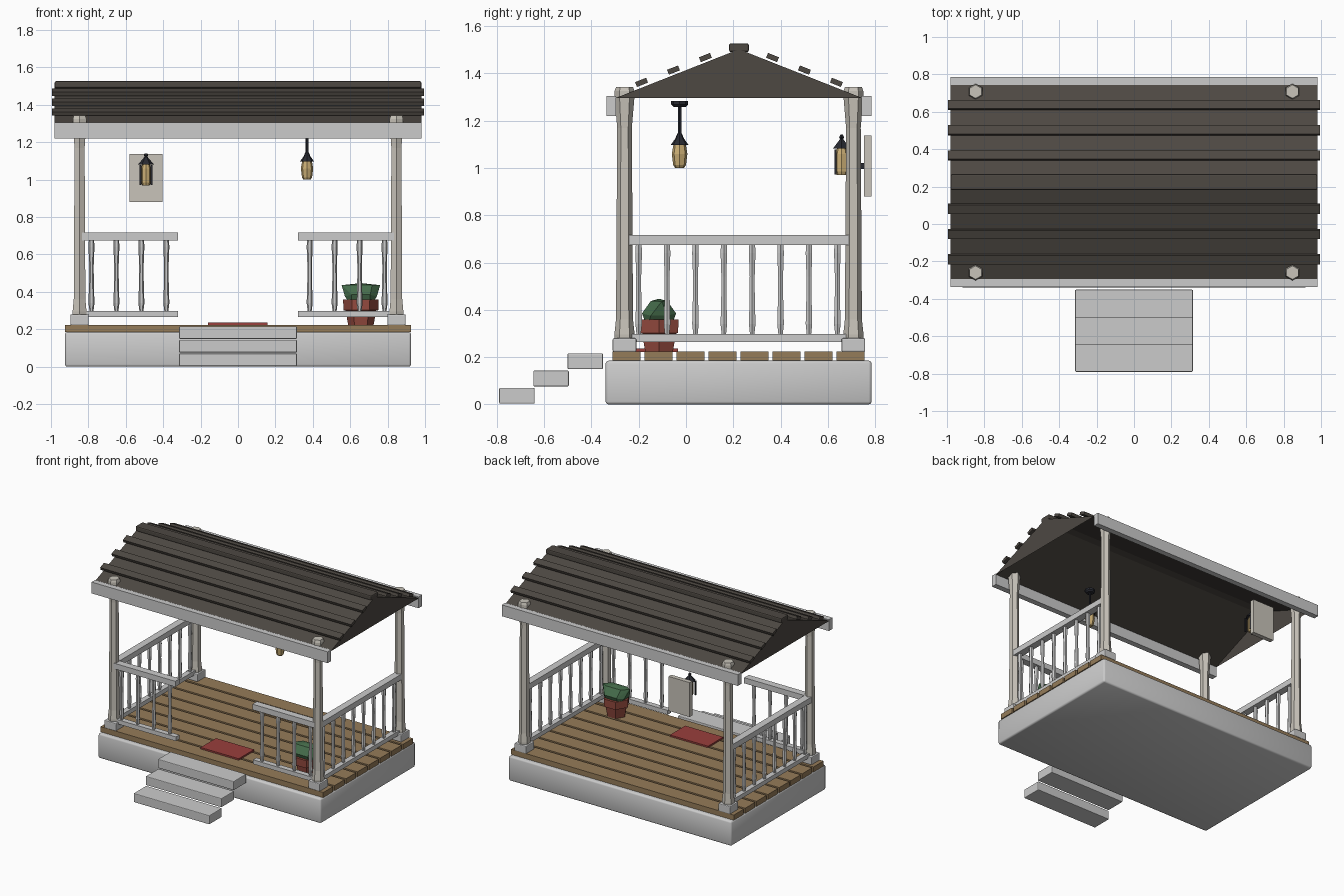
import bpy, bmesh, math
from mathutils import Vector

if "Cube" in bpy.data.objects:
    bpy.data.objects.remove(bpy.data.objects["Cube"])


def mat(name, r, g, b):
    m = bpy.data.materials.new(name)
    m.diffuse_color = (r, g, b, 1)
    m.use_nodes = True
    m.node_tree.nodes["Principled BSDF"].inputs["Base Color"].default_value = m.diffuse_color
    return m


PAINT = mat("warm_white_paint", 0.58, 0.55, 0.49)
WOOD = mat("deck_wood", 0.30, 0.20, 0.10)
ROOF = mat("dark_roof", 0.075, 0.065, 0.055)
RED = mat("red_mat", 0.32, 0.05, 0.045)
CLAY = mat("clay", 0.30, 0.07, 0.05)
LEAF = mat("leaf", 0.06, 0.15, 0.07)
IRON = mat("dark_iron", 0.02, 0.022, 0.03)
GLOW = mat("amber_glass", 0.60, 0.43, 0.18)


def finish(name, bm, material=None, loc=(0, 0, 0), smooth=False):
    bmesh.ops.recalc_face_normals(bm, faces=bm.faces[:])
    for f in bm.faces:
        f.smooth = smooth
    me = bpy.data.meshes.new(name)
    bm.to_mesh(me)
    bm.free()
    ob = bpy.data.objects.new(name, me)
    ob.location = loc
    bpy.context.collection.objects.link(ob)
    if material:
        me.materials.append(material)
    return ob


def box(name, x, y, z, material=None, bevel=0.0, smooth=False):
    """Box from (min, max) ranges."""
    bm = bmesh.new()
    bmesh.ops.create_cube(bm, size=1)
    size = [b - a for a, b in (x, y, z)]
    bmesh.ops.scale(bm, vec=size, verts=bm.verts)
    ob = finish(name, bm, material, [(a + b) / 2 for a, b in (x, y, z)], smooth)
    if bevel:
        m = ob.modifiers.new("bevel", "BEVEL")
        m.width = bevel
        m.segments = 2
    return ob


def lathe(name, profile, x, y, material=None, sides=6, turn=0.0):
    """Faceted turned part from (radius, z) points."""
    bm = bmesh.new()
    rings = []
    for r, z in profile:
        rings.append([bm.verts.new((r * math.cos(turn + math.tau * i / sides),
                                    r * math.sin(turn + math.tau * i / sides), z))
                      for i in range(sides)])
    for a, b in zip(rings, rings[1:]):
        for i in range(sides):
            j = (i + 1) % sides
            bm.faces.new((a[i], a[j], b[j], b[i]))
    bm.faces.new(rings[0])
    bm.faces.new(rings[-1])
    return finish(name, bm, material, (x, y, 0))


# Foundation, deck planks and steps
box("foundation", (-0.925, 0.925), (-0.34, 0.785), (0, 0.185), bevel=0.012, smooth=True)
for i in range(8):
    y = -0.31 + 0.1352 * i
    box("deck_plank", (-0.925, 0.925), (y, y + 0.118), (0.185, 0.224), WOOD)
for i in range(3):
    y, z = -0.79 + 0.1445 * i, 0.003 + 0.073 * i
    box("step", (-0.315, 0.315), (y, y + 0.15), (z, z + 0.067), bevel=0.005)

# Corner posts with base blocks
POST = [(0.042, 0.275), (0.043, 0.295), (0.036, 0.36), (0.031, 1.17), (0.042, 1.30), (0.042, 1.325), (0.036, 1.342)]
for x in (-0.847, 0.847):
    for y in (-0.26, 0.708):
        lathe("post", POST, x, y, PAINT, 6, math.pi / 2)
        box("post_base", (x - 0.049, x + 0.049), (y - 0.05, y + 0.05), (0.222, 0.28), bevel=0.006)

# Railings
BALUSTER = [(0.010, 0.29), (0.016, 0.34), (0.0125, 0.46), (0.012, 0.54), (0.016, 0.64), (0.014, 0.68)]
for s in (-1, 1):
    x = s * 0.847
    box("side_top_rail", (x - 0.027, x + 0.027), (-0.25, 0.70), (0.675, 0.717))
    box("side_bottom_rail", (x - 0.02, x + 0.02), (-0.25, 0.70), (0.265, 0.297))
    for i in range(8):
        lathe("side_baluster", BALUSTER, x, -0.20 + 0.12 * i, None, 6)
    xr = sorted((s * 0.32, s * 0.847))
    box("front_top_rail", xr, (-0.287, -0.233), (0.675, 0.717))
    box("front_bottom_rail", xr, (-0.28, -0.24), (0.265, 0.297))
    for i in range(4):
        lathe("front_baluster", BALUSTER, s * (0.383 + 0.1335 * i), -0.26, None, 6)

# Roof beams
box("front_beam", (-0.98, 0.98), (-0.337, -0.295), (1.22, 1.305))
box("back_beam", (-0.98, 0.98), (0.743, 0.785), (1.22, 1.305))

# Roof shell, open underneath, with gable ends
y0, y1, yr, z0, z1 = -0.30, 0.748, 0.224, 1.295, 1.502
bm = bmesh.new()
left, right = ([bm.verts.new((x, y, z)) for y, z in ((y0, z0), (yr, z1), (y1, z0))]
               for x in (-0.98, 0.98))
bm.faces.new(left)
bm.faces.new(right)
for i in (0, 1):
    bm.faces.new((left[i], left[i + 1], right[i + 1], right[i]))
finish("roof", bm, ROOF)

# Roof battens and ridge cap
slope = math.atan2(z1 - z0, yr - y0)
for s in (-1, 1):
    for d, z in ((0.412, 1.362), (0.277, 1.414), (0.142, 1.467)):
        b = box("roof_batten", (-0.995, 0.995), (yr + s * d - 0.025, yr + s * d + 0.025),
                (z - 0.011, z + 0.011), ROOF)
        b.rotation_euler.x = -s * slope
box("ridge_cap", (-0.98, 0.98), (0.182, 0.266), (1.49, 1.527), ROOF, bevel=0.008)

# Doormat
box("doormat", (-0.16, 0.157), (-0.215, -0.033), (0.222, 0.236), RED)

# Potted plant
px, py = 0.657, -0.114
lathe("plant_pot", [(0.068, 0.224), (0.082, 0.30), (0.093, 0.302), (0.095, 0.36), (0.075, 0.36), (0.07, 0.34)],
      px, py, CLAY)
bm = bmesh.new()
pts = [(0, 0, 0.447)]
for s in (-1, 1):
    pts += [(s * 0.103, 0.012 * s, 0.436)]
    for t in (-1, 1):
        pts += [(s * 0.06, t * 0.035, 0.437), (s * 0.05, t * 0.072, 0.385),
                (s * 0.085, t * 0.035, 0.375), (s * 0.05, t * 0.05, 0.325)]
for p in pts:
    bm.verts.new(p)
bmesh.ops.convex_hull(bm, input=bm.verts[:])
finish("plant_leaves", bm, LEAF, (px, py, 0))

# Hanging lantern
hx, hy = 0.369, -0.027
lathe("hanging_lantern_mount", [(0.026, 1.258), (0.036, 1.268), (0.036, 1.283)], hx, hy, IRON, 8)
lathe("hanging_lantern_rod", [(0.008, 1.13), (0.008, 1.27)], hx, hy, IRON)
lathe("hanging_lantern_hood", [(0.037, 1.098), (0.018, 1.125), (0.010, 1.145)], hx, hy, IRON, 8)
lathe("hanging_lantern_glass", [(0.019, 1.0), (0.027, 1.012), (0.033, 1.06), (0.026, 1.10)], hx, hy, GLOW, 8)

# Wall lantern on its backing plate
wx, wy = -0.492, 0.658
box("lantern_plate", (-0.58, -0.405), (0.752, 0.785), (0.88, 1.138), PAINT)
lathe("wall_lantern_glass", [(0.020, 0.97), (0.026, 0.985), (0.026, 1.06), (0.020, 1.082)], wx, wy, GLOW, 8)
for sx in (-0.03, 0.03):
    for sy in (-0.026, 0.026):
        box("wall_lantern_bar", (wx + sx - 0.005, wx + sx + 0.005), (wy + sy - 0.005, wy + sy + 0.005),
            (0.972, 1.078), IRON)
lathe("wall_lantern_hood", [(0.042, 1.082), (0.018, 1.11), (0.008, 1.122)], wx, wy, IRON)
lathe("wall_lantern_finial", [(0.005, 1.118), (0.012, 1.13), (0.006, 1.141)], wx, wy, IRON)
box("wall_lantern_bracket", (wx - 0.012, wx + 0.012), (0.68, 0.755), (0.995, 1.02), IRON)
